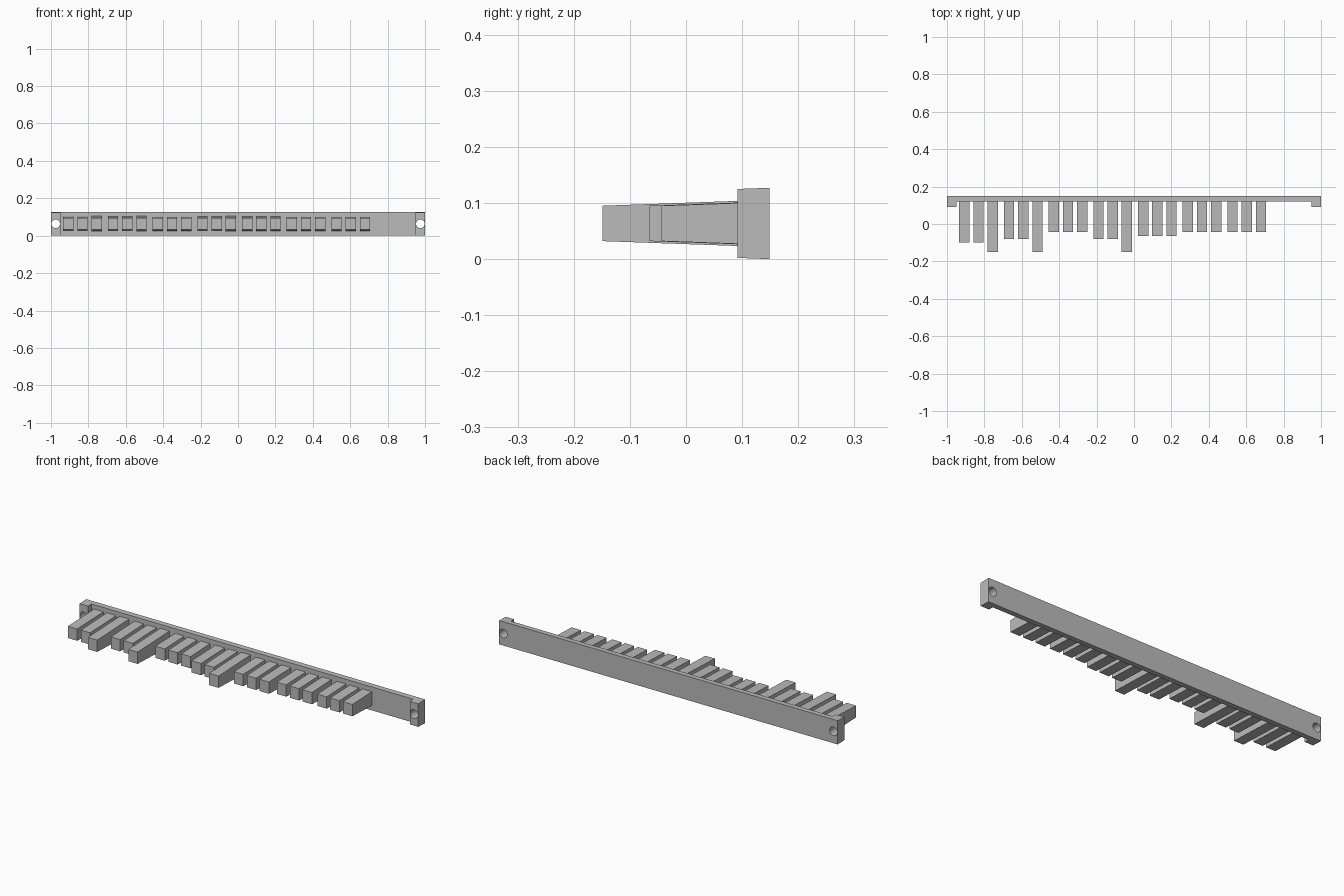
import bpy
import bmesh
import math
from mathutils import Matrix

cube = bpy.data.objects.get("Cube")
if cube:
    bpy.data.objects.remove(cube, do_unlink=True)

grey = bpy.data.materials.new("plain_grey")
grey.use_nodes = True
COLOUR = (0.5, 0.5, 0.5, 1)
grey.diffuse_color = COLOUR
grey.node_tree.nodes["Principled BSDF"].inputs["Base Color"].default_value = COLOUR

MID = 0.0635     # height of the centre line
BACK = 0.149     # rear face of the rail
FRONT = 0.12     # front face of the rail
PAD = 0.092      # front face of the end pads
TIP = 0.0315     # half height of a tooth at its tip
DRAFT = 0.036    # slope of the tapered tops and bottoms


def add_object(name, bm):
    bmesh.ops.recalc_face_normals(bm, faces=bm.faces)
    mesh = bpy.data.meshes.new(name)
    bm.to_mesh(mesh)
    bm.free()
    mesh.materials.append(grey)
    obj = bpy.data.objects.new(name, mesh)
    bpy.context.collection.objects.link(obj)
    return obj


def drafted_prism(name, outline, half_height):
    """Raise a plan outline about the centre line, its height set by depth."""
    bm = bmesh.new()
    low = [bm.verts.new((x, y, MID - half_height(y))) for x, y in outline]
    high = [bm.verts.new((x, y, MID + half_height(y))) for x, y in outline]
    bm.faces.new(low[::-1])
    bm.faces.new(high)
    for i in range(len(outline)):
        j = (i + 1) % len(outline)
        bm.faces.new((low[i], low[j], high[j], high[i]))
    return add_object(name, bm)


# Rail with a mounting pad at each end
half = [(1, BACK), (1, PAD), (0.95, PAD), (0.95, FRONT)]
outline = half + [(-x, y) for x, y in reversed(half)]
rail = drafted_prism("rail", outline, lambda y: MID - DRAFT * (BACK - y))

# Screw holes through the pads
bm = bmesh.new()
for side in (-1, 1):
    bmesh.ops.create_cone(
        bm, cap_ends=True, segments=24, radius1=0.023, radius2=0.023, depth=0.2,
        matrix=Matrix.Translation((side * 0.975, FRONT, MID))
        @ Matrix.Rotation(math.pi / 2, 4, "X"))
cutter = add_object("screw_hole_cutter", bm)
cutter.hide_render = True
cutter.display_type = "WIRE"
cut = rail.modifiers.new("screw_holes", "BOOLEAN")
cut.operation = "DIFFERENCE"
cut.solver = "EXACT"
cut.object = cutter
bpy.context.view_layer.objects.active = rail
bpy.ops.object.modifier_apply(modifier=cut.name)
bpy.data.objects.remove(cutter, do_unlink=True)

# Teeth in groups of three: tip depth of the first two, then of the third
GROUPS = [(-0.1, -0.149), (-0.08, -0.149), (-0.044, -0.044), (-0.08, -0.149),
          (-0.065, -0.065), (-0.044, -0.044), (-0.044, -0.044)]
HALF_WIDTH = 0.0275
for g, (pair_tip, last_tip) in enumerate(GROUPS):
    for k, tip in enumerate((pair_tip, pair_tip, last_tip)):
        x = -0.907 + 0.239 * g + 0.076 * k
        root = FRONT + 0.005
        left, right = x + HALF_WIDTH, x - HALF_WIDTH
        drafted_prism(f"tooth_{g + 1}_{k + 1}",
                      [(right, tip), (left, tip), (left, root), (right, root)],
                      lambda y: TIP + DRAFT * (y - tip))
